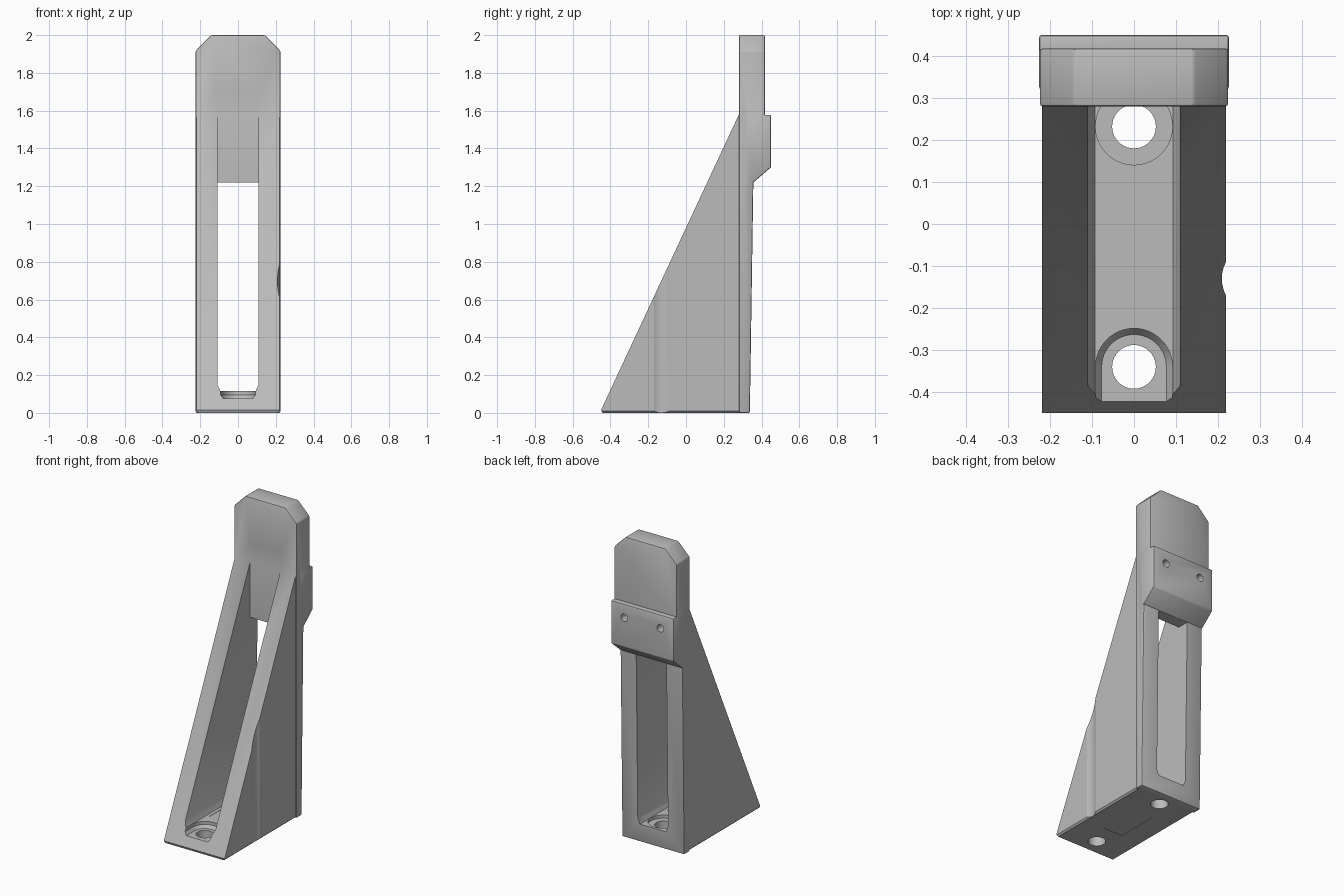
import bpy, bmesh
from math import pi, sin, cos, radians

cube = bpy.data.objects.get("Cube")
if cube:
    bpy.data.objects.remove(cube, do_unlink=True)

grey = bpy.data.materials.new("plain grey")
grey.use_nodes = True
grey.diffuse_color = (0.5, 0.5, 0.5, 1)
grey.node_tree.nodes["Principled BSDF"].inputs["Base Color"].default_value = (0.5, 0.5, 0.5, 1)


def loft(name, rings, edit=None):
    """Closed solid through rings of equal point count."""
    bm = bmesh.new()
    loops = [[bm.verts.new(p) for p in ring] for ring in rings]
    n = len(loops[0])
    bm.faces.new(loops[0])
    bm.faces.new(loops[-1])
    for a, b in zip(loops, loops[1:]):
        for i in range(n):
            j = (i + 1) % n
            bm.faces.new((a[i], a[j], b[j], b[i]))
    bmesh.ops.recalc_face_normals(bm, faces=bm.faces)
    if edit:
        edit(bm)
    mesh = bpy.data.meshes.new(name)
    bm.to_mesh(mesh)
    bm.free()
    mesh.materials.append(grey)
    ob = bpy.data.objects.new(name, mesh)
    bpy.context.collection.objects.link(ob)
    return ob


def side_prism(name, pts, half, edit=None):
    return loft(name, [[(x, y, z) for y, z in pts] for x in (-half, half)], edit)


def front_prism(name, pts, y0, y1):
    return loft(name, [[(x, y, z) for x, z in pts] for y in (y0, y1)])


def box(name, x, y0, y1, z0, z1):
    return front_prism(name, [(-x, z0), (x, z0), (x, z1), (-x, z1)], y0, y1)


def cylinder(name, r, a, b, lo, hi, along="z"):
    ring = [(a + r * cos(2 * pi * i / 40), b + r * sin(2 * pi * i / 40)) for i in range(40)]
    if along == "y":
        return front_prism(name, ring, lo, hi)
    return loft(name, [[(x, y, z) for x, y in ring] for z in (lo, hi)])


def bevel(bm, edges, size, segments=1):
    bmesh.ops.bevel(bm, geom=edges, offset=size, segments=segments,
                    profile=0.5, affect="EDGES", clamp_overlap=True)


def soften(bm):
    bevel(bm, [e for e in bm.edges if e.calc_face_angle(0) > radians(40)], 0.007, 2)


def web_edges(bm):
    bevel(bm, [e for e in bm.edges if all(v.co.z < 0.001 for v in e.verts)
               and abs(e.verts[0].co.x - e.verts[1].co.x) < 0.001], 0.01)


def post_edges(bm):
    # clipped top corners, then softened edges
    bevel(bm, [e for e in bm.edges if all(v.co.z > 1.99 for v in e.verts)
               and abs(e.verts[0].co.x - e.verts[1].co.x) < 0.001], 0.082)
    soften(bm)


def combine(target, other, operation):
    other.hide_render = True
    mod = target.modifiers.new(operation, "BOOLEAN")
    mod.operation = operation
    mod.solver = "EXACT"
    mod.object = other
    bpy.context.view_layer.objects.active = target
    bpy.ops.object.modifier_apply(modifier=mod.name)
    bpy.data.objects.remove(other, do_unlink=True)


# Sloped web, upright post and rear clamp block
bracket = side_prism("wedge_bracket", [(-0.443, 0), (0.3, 0), (0.3, 1.62), (0.28, 1.58),
                                       (-0.45, 0.015)], 0.219, web_edges)
post = side_prism("upright_post", [(0.28, 0), (0.338, 0), (0.357, 1.25), (0.418, 1.28),
                                   (0.418, 2), (0.28, 2)], 0.224, post_edges)
block = side_prism("rear_block", [(0.32, 1.22), (0.357, 1.22), (0.45, 1.3),
                                  (0.45, 1.578), (0.32, 1.578)], 0.226, soften)
combine(bracket, post, "UNION")
combine(bracket, block, "UNION")

# Slot with chamfered floor corners: tall in front of the post, shorter through it
floor = 0.115


def slot(top, y0, y1):
    half = [(0.093, floor), (0.109, 0.15), (0.109, top)]
    outline = half + [(-x, z) for x, z in reversed(half)]
    return front_prism("slot_cutter", outline, y0, y1)


combine(bracket, slot(1.7, -0.7, 0.28), "DIFFERENCE")
combine(bracket, slot(1.22, -0.6, 0.6), "DIFFERENCE")


# Front screw seat, rounded at the back and open to the front
def seat_ring(r, z):
    arc = [(r * cos(pi * i / 24), -0.34 + r * sin(pi * i / 24), z) for i in range(25)]
    return arc + [(-r, -0.6, z), (r, -0.6, z)]


seat = loft("seat_cutter", [seat_ring(0.077, 0.075), seat_ring(0.0915, 0.095),
                            seat_ring(0.0915, 0.14)])
combine(bracket, seat, "DIFFERENCE")

# Rear screw seat, screw holes, side groove
combine(bracket, cylinder("rear_seat_cutter", 0.0915, 0, 0.232, 0.095, 0.14), "DIFFERENCE")
for y in (-0.34, 0.232):
    combine(bracket, cylinder("hole_cutter", 0.052, 0, y, -0.1, 0.3), "DIFFERENCE")
combine(bracket, cylinder("groove_cutter", 0.085, 0.294, -0.13, -0.1, 1.2), "DIFFERENCE")

# Pin holes in the rear block
for x in (-0.13, 0.13):
    combine(bracket, cylinder("pin_cutter", 0.024, x, 1.49, 0.37, 0.6, "y"), "DIFFERENCE")

# Shallow rectangular panels on the floor and underside
for z0, z1 in ((floor - 0.002, 0.14), (-0.1, 0.002)):
    combine(bracket, box("panel_cutter", 0.071, -0.195, 0.09, z0, z1), "DIFFERENCE")

bpy.ops.object.select_all(action="DESELECT")
bracket.select_set(True)
bpy.context.view_layer.objects.active = bracket
bpy.ops.object.shade_smooth_by_angle(angle=radians(30))
